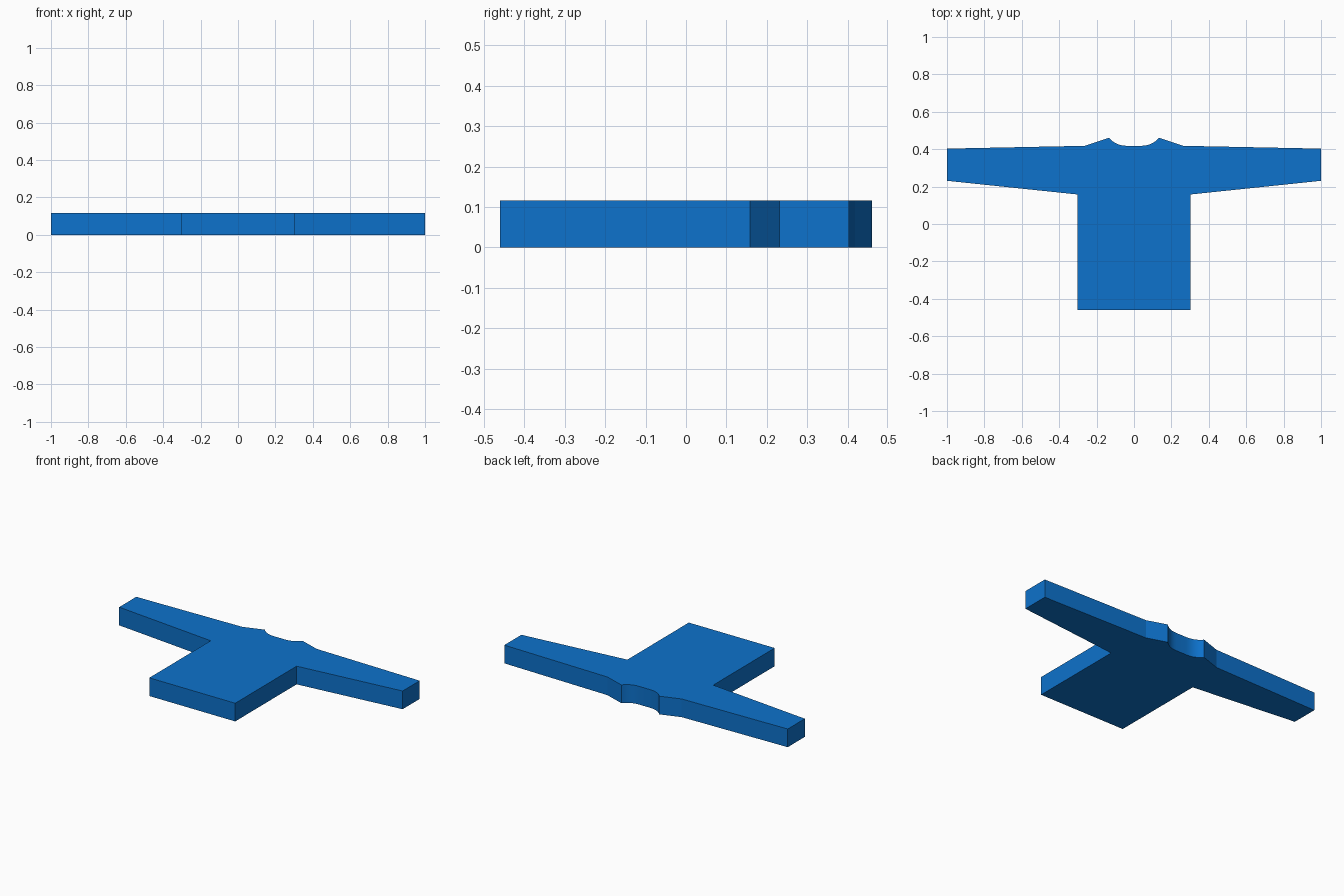
import bpy, bmesh, math

if "Cube" in bpy.data.objects:
    bpy.data.objects.remove(bpy.data.objects["Cube"])

HEIGHT = 0.116

# single flat colour
blue = bpy.data.materials.new("shirt blue")
blue.diffuse_color = (0.004, 0.168, 0.604, 1)
blue.use_nodes = True
blue.node_tree.nodes["Principled BSDF"].inputs["Base Color"].default_value = blue.diffuse_color

# half neckline: quadratic curve from the collar tip down to the flat centre
tip, ctrl, low = (0.134, 0.461), (0.098, 0.418), (0.036, 0.418)
N = 8
neck = []
for i in range(N + 1):
    t = i / N
    neck.append(tuple((1 - t) ** 2 * a + 2 * t * (1 - t) * b + t * t * c
                      for a, b, c in zip(tip, ctrl, low)))

# right half outline: hem, armpit, cuff, shoulder, neckline
half = [(0.303, -0.461), (0.303, 0.158), (1.0, 0.231),
        (1.0, 0.403), (0.262, 0.418)] + neck
outline = half + [(-x, y) for x, y in reversed(half)]

# extrude the outline into a slab
bm = bmesh.new()
base = bm.faces.new([bm.verts.new((x, y, 0)) for x, y in outline])
res = bmesh.ops.extrude_face_region(bm, geom=[base], use_keep_orig=True)
for v in res["geom"]:
    if isinstance(v, bmesh.types.BMVert):
        v.co.z = HEIGHT
bmesh.ops.recalc_face_normals(bm, faces=bm.faces)

mesh = bpy.data.meshes.new("shirt")
bm.to_mesh(mesh)
bm.free()
mesh.materials.append(blue)
shirt = bpy.data.objects.new("shirt", mesh)
bpy.context.collection.objects.link(shirt)

# smooth neckline, sharp corners
bpy.context.view_layer.objects.active = shirt
shirt.select_set(True)
bpy.ops.object.shade_smooth_by_angle(angle=math.radians(15))
